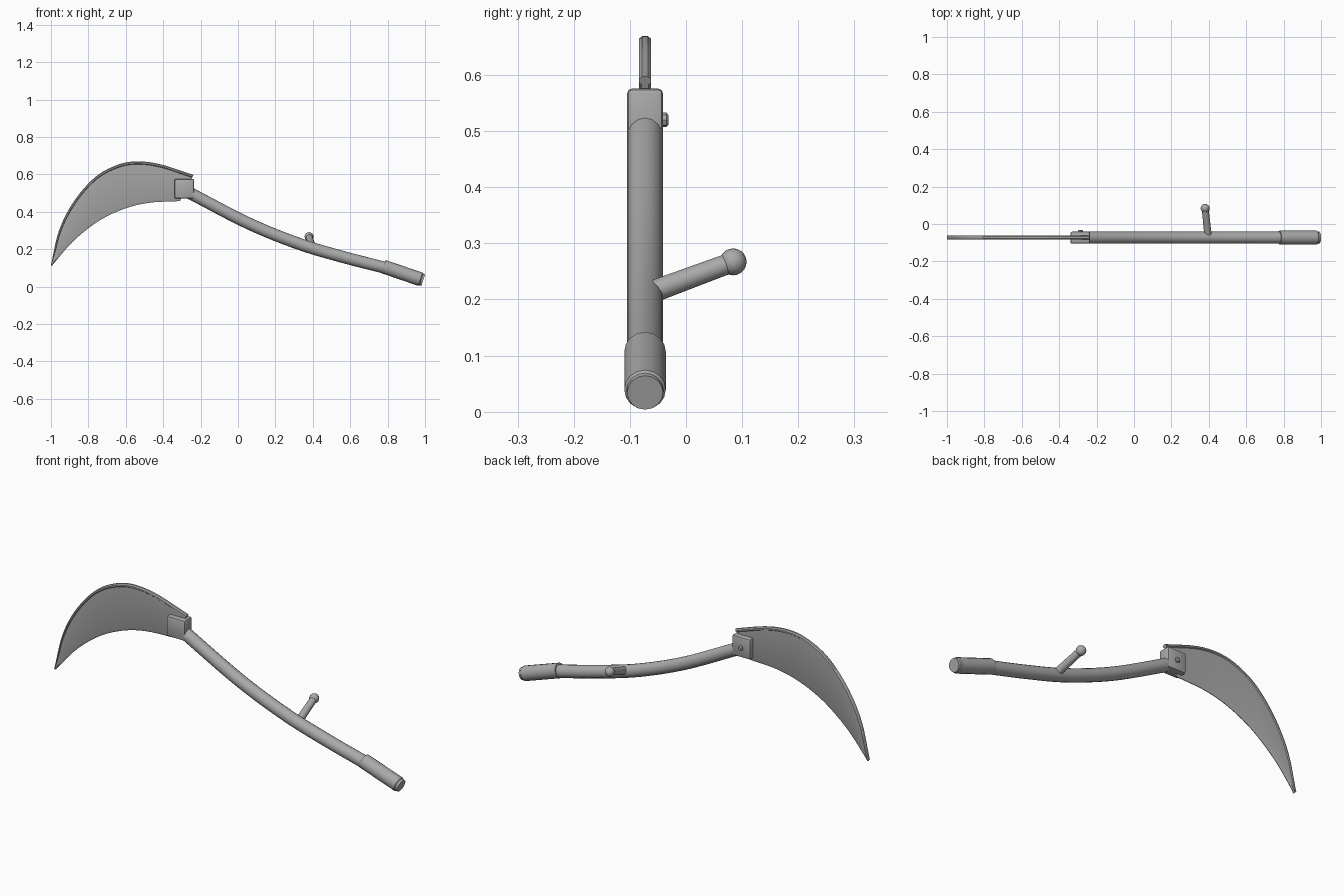
import bpy, bmesh
from math import radians
from mathutils import Vector

cube = bpy.data.objects.get("Cube")
if cube:
    bpy.data.objects.remove(cube, do_unlink=True)

grey = bpy.data.materials.new("plain_grey")
grey.use_nodes = True
grey.diffuse_color = (0.4, 0.4, 0.4, 1)
grey.node_tree.nodes["Principled BSDF"].inputs["Base Color"].default_value = (0.4, 0.4, 0.4, 1)

Y = -0.073  # plane of the shaft and blade


def finish(name, bm, angle=35):
    bmesh.ops.recalc_face_normals(bm, faces=bm.faces)
    mesh = bpy.data.meshes.new(name)
    bm.to_mesh(mesh)
    bm.free()
    obj = bpy.data.objects.new(name, mesh)
    bpy.context.collection.objects.link(obj)
    mesh.materials.append(grey)
    bpy.ops.object.select_all(action="DESELECT")
    obj.select_set(True)
    bpy.context.view_layer.objects.active = obj
    bpy.ops.object.shade_smooth_by_angle(angle=radians(angle))
    return obj


def smooth_path(points, steps):
    """Catmull-Rom samples through a few points."""
    pts = [Vector(p) for p in points]
    pts = [2 * pts[0] - pts[1]] + pts + [2 * pts[-1] - pts[-2]]
    out = []
    spans = len(pts) - 3
    for i in range(steps + 1):
        u = i / steps * spans
        k = min(int(u), spans - 1)
        t = u - k
        a, b, c, d = pts[k:k + 4]
        out.append(0.5 * (2 * b + (c - a) * t + (2 * a - 5 * b + 4 * c - d) * t * t
                          + (3 * b - a - 3 * c + d) * t ** 3))
    return out


def loft(bm, rings):
    """Skin closed rings and cap both ends."""
    rows = [[bm.verts.new(p) for p in ring] for ring in rings]
    n = len(rows[0])
    for a, b in zip(rows, rows[1:]):
        for j in range(n):
            bm.faces.new((a[j], a[(j + 1) % n], b[(j + 1) % n], b[j]))
    bm.faces.new(rows[0])
    bm.faces.new(rows[-1])


def tube(name, centres, radii, sides=16):
    circle = bmesh.new()
    bmesh.ops.create_circle(circle, segments=sides, radius=1)
    unit = [v.co.copy() for v in circle.verts]
    circle.free()
    rings = []
    for i, c in enumerate(centres):
        ahead = centres[min(i + 1, len(centres) - 1)] - centres[max(i - 1, 0)]
        turn = ahead.to_track_quat("Z", "Y")
        rings.append([c + turn @ (p * radii[i]) for p in unit])
    bm = bmesh.new()
    loft(bm, rings)
    return finish(name, bm)


# Curved shaft
shaft = smooth_path([(-0.29, Y, 0.514), (-0.235, Y, 0.488), (0.06, Y, 0.336),
                     (0.33, Y, 0.227), (0.57, Y, 0.156), (0.80, Y, 0.097)], 24)
tube("shaft", shaft, [0.032] * len(shaft))

# Grip with a stepped end
start, end = Vector((0.777, Y, 0.107)), Vector((0.99, Y, 0.034))
tube("grip", [start.lerp(end, t) for t in (0, 0.93, 0.95, 1)],
     [0.037, 0.037, 0.033, 0.032])

# Side peg and its ball
base, tip = Vector((0.397, -0.07, 0.21)), Vector((0.38, 0.084, 0.267))
tube("side_peg", [base, tip], [0.02, 0.018])
bm = bmesh.new()
bmesh.ops.create_uvsphere(bm, u_segments=16, v_segments=10, radius=0.024)
bmesh.ops.translate(bm, verts=bm.verts, vec=tip)
finish("peg_ball", bm)

# Blade: raised spine outside, thin plate, bevelled cutting edge inside
outer = smooth_path([(-1.0, 0.115), (-0.958, 0.297), (-0.88, 0.452), (-0.77, 0.58),
                     (-0.66, 0.645), (-0.553, 0.669), (-0.42, 0.655), (-0.238, 0.597)], 42)
inner = smooth_path([(-0.996, 0.11), (-0.88, 0.243), (-0.745, 0.35), (-0.607, 0.416),
                     (-0.473, 0.448), (-0.31, 0.457)], 42)
rings = []
for o, i in zip(outer, inner):
    across = i - o
    width = across.length
    s = min(1, width / 0.06)
    side = [(0, 0.005), (0.005 * s, 0.011), (0.012 * s, 0.011), (0.016 * s, 0.006),
            (width - 0.012 * s, 0.006), (width, 0.0015)]
    loop = [(d, h) for d, h in side] + [(d, -h) for d, h in reversed(side)]
    way = across.normalized()
    rings.append([Vector((o.x + way.x * d, Y + h, o.y + way.y * d)) for d, h in loop])
bm = bmesh.new()
loft(bm, rings)
finish("blade", bm, 25)

# Clamp block holding the blade
bm = bmesh.new()
bmesh.ops.create_cube(bm, size=1)
bmesh.ops.scale(bm, verts=bm.verts, vec=(0.106, 0.064, 0.106))
bmesh.ops.translate(bm, verts=bm.verts, vec=(-0.287, Y, 0.523))
bmesh.ops.bevel(bm, geom=bm.edges[:], offset=0.009, segments=2, profile=0.5, affect="EDGES")
finish("clamp_block", bm)

# Bolt on the back of the clamp
tube("clamp_bolt", [Vector((-0.287, y, 0.52)) for y in (-0.045, -0.035, -0.031)],
     [0.013, 0.013, 0.008], 8)
